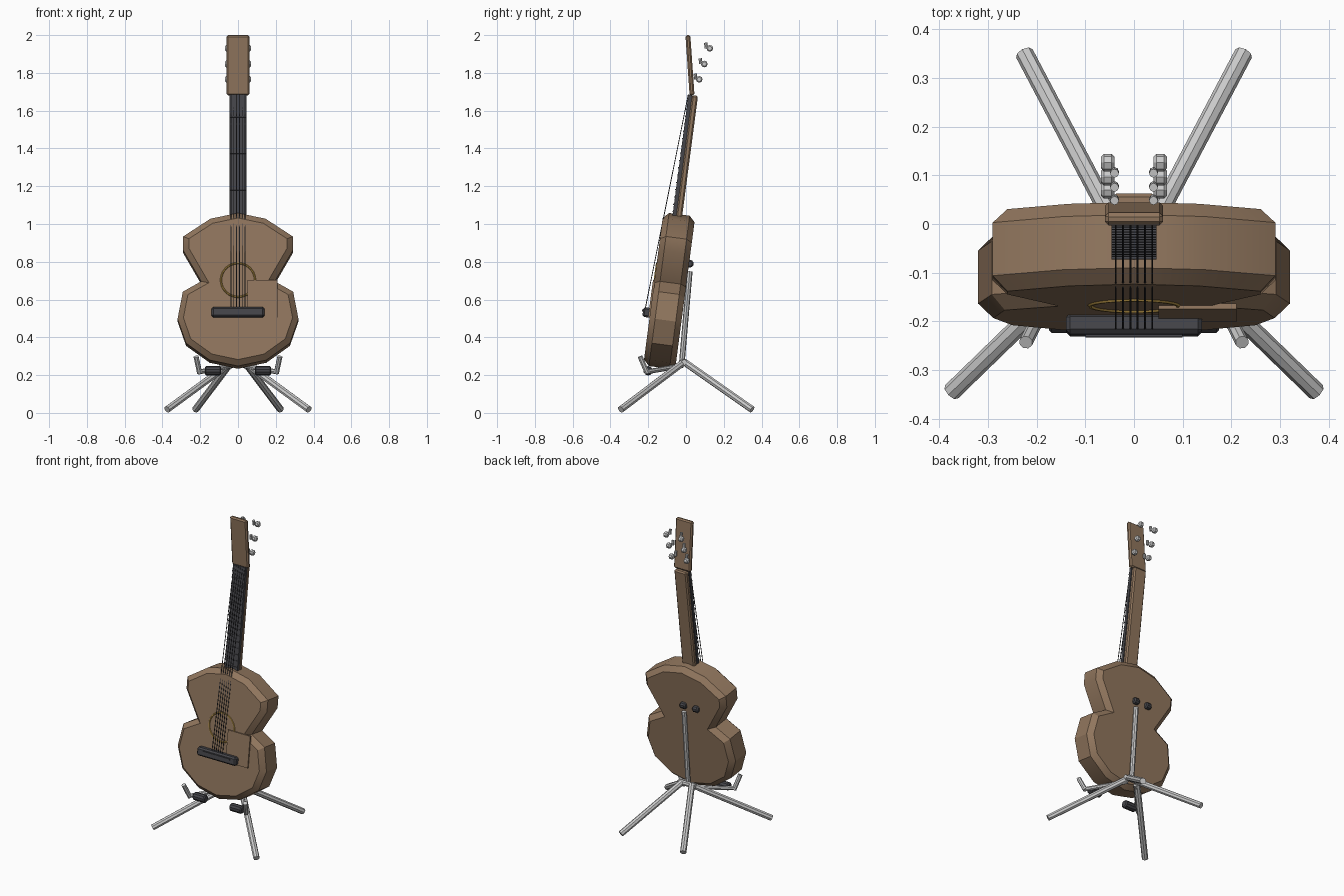
import bpy, bmesh, math
from mathutils import Matrix, Vector

if "Cube" in bpy.data.objects:
    bpy.data.objects.remove(bpy.data.objects["Cube"])

# Guitar frame: leans back, local y = 0 is the middle of the body
LEAN = Matrix.Translation((0, -0.1736, 0)) @ Matrix.Rotation(math.radians(-7.5), 4, 'X')
WORLD = Matrix.Identity(4)


def material(name, rgb):
    m = bpy.data.materials.new(name)
    m.diffuse_color = (*rgb, 1)
    m.use_nodes = True
    m.node_tree.nodes["Principled BSDF"].inputs["Base Color"].default_value = m.diffuse_color
    return m


WOOD = material("wood", (0.28, 0.18, 0.11))
DARK = material("dark", (0.06, 0.06, 0.068))
GOLD = material("gold", (0.45, 0.28, 0.06))


def finish(name, bm, mat=None, matrix=WORLD):
    bmesh.ops.recalc_face_normals(bm, faces=bm.faces)
    me = bpy.data.meshes.new(name)
    bm.to_mesh(me)
    bm.free()
    ob = bpy.data.objects.new(name, me)
    bpy.context.collection.objects.link(ob)
    ob.matrix_world = matrix
    if mat:
        me.materials.append(mat)
    return ob


def box(name, center, size, mat=None, matrix=WORLD, bevel=0):
    bm = bmesh.new()
    bmesh.ops.create_cube(bm, size=1, matrix=Matrix.Translation(center) @ Matrix.Diagonal((*size, 1)))
    if bevel:
        bmesh.ops.bevel(bm, geom=bm.edges[:], offset=bevel, segments=1, affect='EDGES')
    return finish(name, bm, mat, matrix)


def rod(name, a, b, r, mat=None, sides=8, bevel=0):
    a, b = Vector(a), Vector(b)
    d = b - a
    m = Matrix.Translation((a + b) / 2) @ d.to_track_quat('Z', 'Y').to_matrix().to_4x4()
    bm = bmesh.new()
    bmesh.ops.create_cone(bm, cap_ends=True, segments=sides, radius1=r, radius2=r,
                          depth=d.length, matrix=m)
    if bevel:
        rim = [e for e in bm.edges if any(len(f.verts) > 4 for f in e.link_faces)]
        bmesh.ops.bevel(bm, geom=rim, offset=bevel, segments=1, affect='EDGES')
    return finish(name, bm, mat)


# Body: mirrored outline, extruded, with chamfered rims
half = [(0.145, 1.03), (0.29, 0.935), (0.29, 0.86), (0.195, 0.695), (0.292, 0.64),
        (0.32, 0.495), (0.275, 0.365), (0.15, 0.275)]
outline = [(0, 1.06)] + half + [(0, 0.243)] + [(-x, z) for x, z in reversed(half)]
bm = bmesh.new()
cap = bm.faces.new([bm.verts.new((x, -0.085, z)) for x, z in outline])
ext = bmesh.ops.extrude_face_region(bm, geom=[cap], use_keep_orig=True)
bmesh.ops.translate(bm, vec=(0, 0.17, 0), verts=[v for v in ext['geom'] if isinstance(v, bmesh.types.BMVert)])
rims = [e for e in bm.edges if abs(e.verts[0].co.y - e.verts[1].co.y) < 1e-5]
bmesh.ops.bevel(bm, geom=rims, offset=0.03, segments=1, affect='EDGES')
body = finish("body", bm, WOOD, LEAN)
bpy.context.view_layer.objects.active = body
body.select_set(True)
bpy.ops.object.shade_smooth_by_angle(angle=math.radians(30))
body.select_set(False)

# Rosette ring around the sound hole
bpy.ops.mesh.primitive_torus_add(major_radius=0.09, minor_radius=0.005, major_segments=32, minor_segments=6)
ring = bpy.context.object
ring.name = "rosette"
ring.matrix_world = LEAN @ Matrix.Translation((0, -0.085, 0.698)) @ Matrix.Rotation(math.pi / 2, 4, 'X')
ring.data.materials.append(GOLD)

# Pickguard, bridge, saddle
box("pickguard", (0.13, -0.087, 0.597), (0.16, 0.012, 0.2), WOOD, LEAN)
box("bridge", (0, -0.102, 0.523), (0.28, 0.044, 0.052), DARK, LEAN, 0.009)
box("saddle", (0, -0.125, 0.53), (0.2, 0.008, 0.01), DARK, LEAN)

# Neck, fretboard, frets, nut
box("neck", (0, 0, 1.355), (0.09, 0.032, 0.68), WOOD, LEAN, 0.008)
box("fretboard", (0, -0.025, 1.36), (0.09, 0.02, 0.67), DARK, LEAN)
for i in range(16):
    box("fret", (0, -0.036, 1.07 + i * 0.039), (0.092, 0.006, 0.006), DARK, LEAN)

# Headstock, leaning forward again
HEAD = Matrix.Translation((0, 0.021, 1.84)) @ Matrix.Rotation(math.radians(4), 4, 'X')
box("headstock", (0, 0, 0), (0.12, 0.026, 0.32), WOOD, HEAD, 0.008)

# Strings
for i in range(6):
    x = -0.0375 + i * 0.015
    rod("string", (x, -0.222, 0.52), (x, 0.012, 1.685), 0.0022, DARK, 6)

# Tuning knobs and posts
for s in (-1, 1):
    for y, z in ((0.07, 1.766), (0.097, 1.847), (0.126, 1.93)):
        rod("tuner_knob", (s * 0.04, y, z), (s * 0.068, y, z), 0.018, None, 8, 0.006)
        rod("tuner_post", (s * 0.04, y - 0.018, z), (s * 0.04, y - 0.022, z + 0.03), 0.009)

# Stand: legs, hub bar, back post
for s in (-1, 1):
    rod("front_leg", (s * 0.03, -0.01, 0.27), (s * 0.375, -0.345, 0.018), 0.019)
    rod("rear_leg", (s * 0.035, -0.01, 0.27), (s * 0.225, 0.35, 0.018), 0.019)
    # Cradle arm, upright hook and padded rest
    rod("cradle_arm", (s * 0.03, -0.02, 0.25), (s * 0.205, -0.21, 0.217), 0.013)
    rod("cradle_hook", (s * 0.203, -0.205, 0.21), (s * 0.222, -0.243, 0.298), 0.014)
    rod("cradle_pad", (s * 0.09, -0.2, 0.223), (s * 0.175, -0.2, 0.223), 0.025, DARK, 10, 0.006)
rod("hub_bar", (-0.06, -0.01, 0.267), (0.06, -0.01, 0.267), 0.016)
rod("back_post", (0, -0.022, 0.265), (0, 0.02, 0.75), 0.015)

# Back rest pads
for x in (0.003, -0.088):
    rod("back_pad", (x - 0.02, 0.02, 0.79), (x + 0.02, 0.02, 0.79), 0.021, DARK, 10, 0.007)
